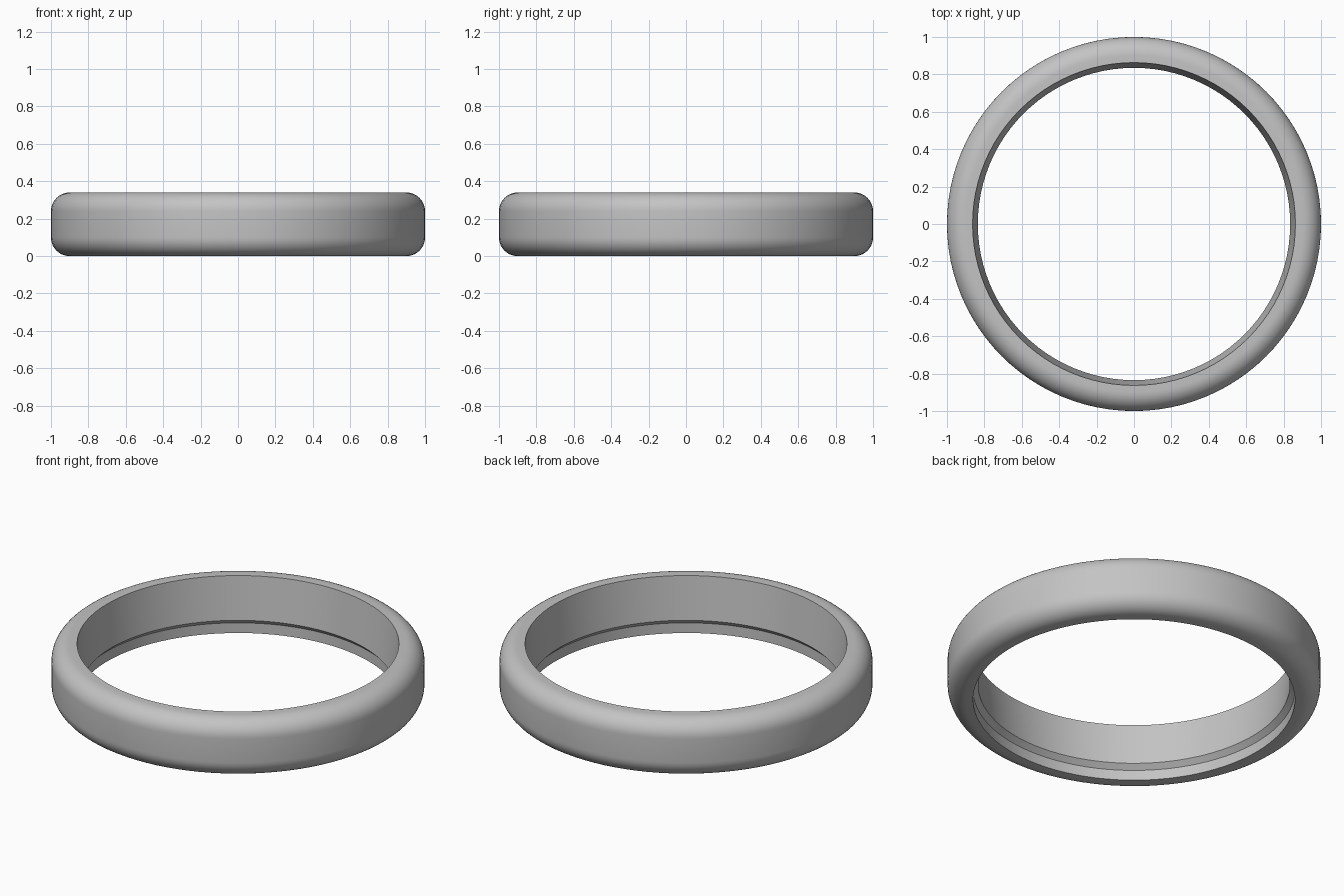
import bpy, bmesh, math

cube = bpy.data.objects.get("Cube")
if cube:
    bpy.data.objects.remove(cube, do_unlink=True)

HEIGHT = 0.34
OUTER = 1.0
ROUND = 0.1      # outer corner radius
MOUTH = 0.863    # opening radius at the rims
THROAT = 0.835   # narrowest inner radius
SEGMENTS = 96


def corner(z_centre, start, steps=10):
    """Quarter-circle of profile points, from the start angle in degrees."""
    angles = [math.radians(start + 90 * i / steps) for i in range(steps + 1)]
    return [(OUTER - ROUND + ROUND * math.cos(a), z_centre + ROUND * math.sin(a))
            for a in angles]


# Cross-section: rounded outside, tapered bore, chamfered step at the bottom
profile = corner(ROUND, -90) + corner(HEIGHT - ROUND, 0)
profile += [(MOUTH, HEIGHT), (THROAT, 0.088), (MOUTH, 0.06), (MOUTH, 0)]

# Revolve the section about the z axis
bm = bmesh.new()
verts = [bm.verts.new((r, 0, z)) for r, z in profile]
edges = [bm.edges.new((v, verts[i - 1])) for i, v in enumerate(verts)]
bmesh.ops.spin(bm, geom=verts + edges, cent=(0, 0, 0), axis=(0, 0, 1),
               angle=math.tau, steps=SEGMENTS, use_merge=True)
bmesh.ops.remove_doubles(bm, verts=bm.verts, dist=0.0001)
bmesh.ops.recalc_face_normals(bm, faces=bm.faces)
mesh = bpy.data.meshes.new("ring_band")
bm.to_mesh(mesh)
bm.free()

ring = bpy.data.objects.new("ring_band", mesh)
bpy.context.collection.objects.link(ring)

# Plain grey material
colour = (0.55, 0.55, 0.55, 1)
grey = bpy.data.materials.new("light_grey")
grey.use_nodes = True
grey.diffuse_color = colour
grey.node_tree.nodes["Principled BSDF"].inputs["Base Color"].default_value = colour
mesh.materials.append(grey)

# Smooth curves with crisp rims
bpy.ops.object.select_all(action="DESELECT")
ring.select_set(True)
bpy.context.view_layer.objects.active = ring
bpy.ops.object.shade_smooth_by_angle(angle=math.radians(30))
